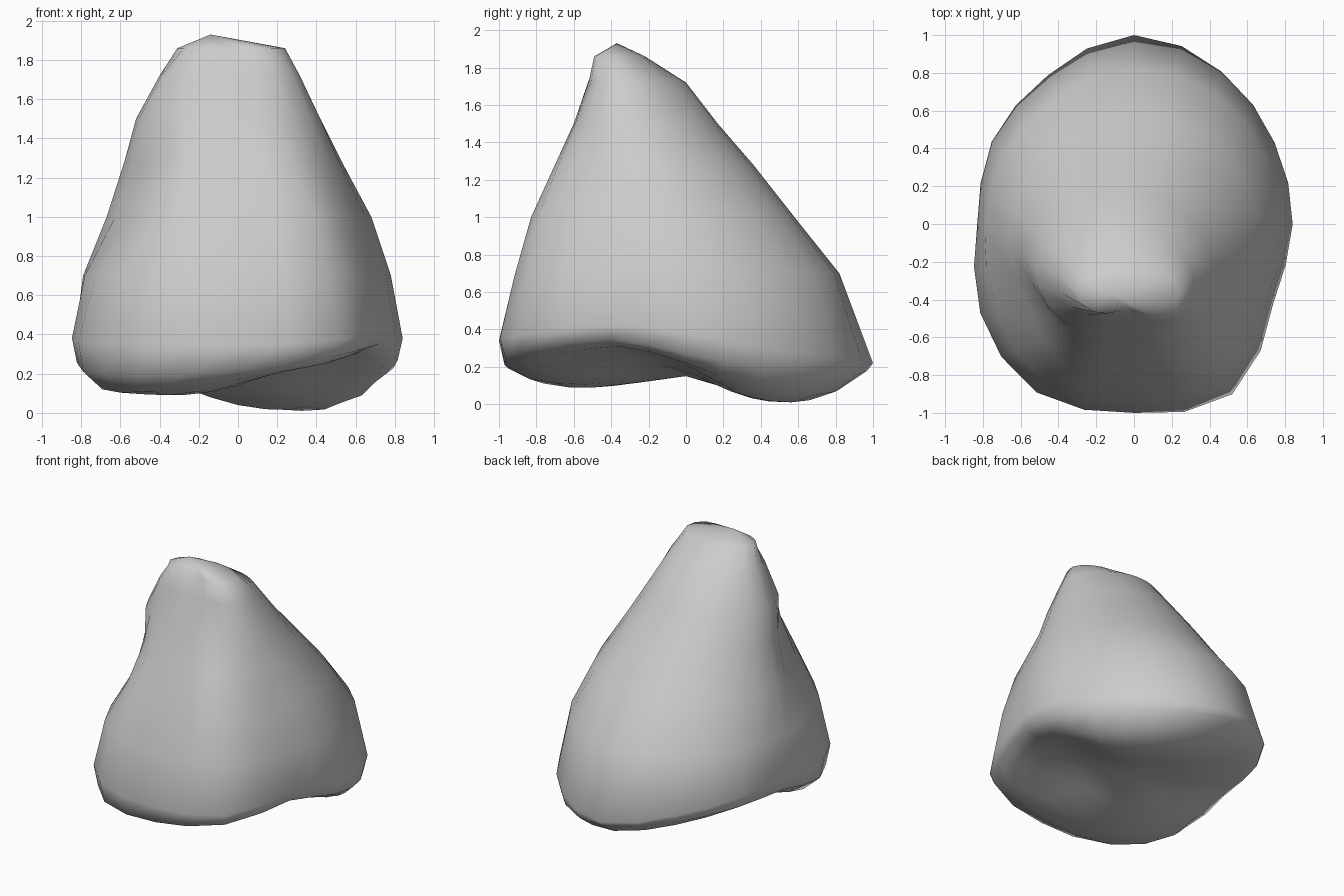
import bpy, bmesh
from math import sin, cos, tau

N = 24  # points per ring, two for each of the 12 key angles


def sample(keys, i):
    """Smooth closed interpolation of values given every 30 degrees."""
    n = len(keys)
    t = i * n / N
    k = int(t)
    f = t - k
    a, b, c, d = (keys[(k + j) % n] for j in (-1, 0, 1, 2))
    return b + 0.5 * f * (c - a + f * (2*a - 5*b + 4*c - d + f * (3*(b - c) + d - a)))


# Rim outline (radii from +x, counter-clockwise) and the wavy underside heights
rim = [.84, .86, .93, 1.0, .91, .87, .83, .94, 1.03, 1.0, 1.04, .85]
underside = [
    (.35, [.17, .11, .07, .09, .12, .15, .16, .13, .11, .14, .20, .21]),
    (.55, [.20, .07, .015, .04, .12, .17, .18, .12, .09, .14, .25, .26]),
    (.70, [.21, .05, .01, .05, .15, .21, .21, .12, .09, .15, .25, .29]),
    (.85, [.22, .09, .05, .10, .18, .25, .25, .12, .11, .17, .25, .31]),
    (.97, [.27, .19, .15, .18, .25, .31, .30, .21, .19, .21, .29, .35]),
    (1.0, [.38, .30, .25, .22, .31, .39, .40, .36, .34, .34, .37, .42]),
]

# Tapering upper body: height, centre x, centre y, radii
body = [
    (.70, .00, -.04, [.78, .80, .85, .86, .83, .80, .79, .84, .93, .87, .93, .80]),
    (1.0, .00, -.11, [.68, .68, .70, .69, .68, .68, .67, .64, .74, .69, .79, .68]),
    (1.28, -.02, -.17, [.55, .53, .53, .53, .53, .53, .56, .52, .55, .51, .59, .56]),
    (1.5, -.05, -.22, [.47, .43, .40, .39, .40, .43, .47, .46, .41, .37, .43, .49]),
    (1.72, -.05, -.27, [.36, .31, .28, .27, .28, .31, .35, .34, .27, .25, .29, .38]),
    (1.86, -.03, -.36, [.27, .20, .15, .14, .15, .22, .28, .21, .12, .10, .13, .24]),
]

bm = bmesh.new()
rings = []
for scale, heights in underside:
    ring = []
    for i in range(N):
        a, r = tau * i / N, scale * sample(rim, i)
        ring.append(bm.verts.new((r * cos(a), r * sin(a), max(0, sample(heights, i)))))
    rings.append(ring)
for z, cx, cy, radii in body:
    ring = []
    for i in range(N):
        a, r = tau * i / N, sample(radii, i)
        ring.append(bm.verts.new((cx + r * cos(a), cy + r * sin(a), z)))
    rings.append(ring)

# Skin the rings, then close the underside and the peak
for lo, hi in zip(rings, rings[1:]):
    for i in range(N):
        j = (i + 1) % N
        bm.faces.new((lo[i], lo[j], hi[j], hi[i]))
bottom = bm.verts.new((0, 0, .15))
peak = bm.verts.new((-.14, -.37, 1.93))
for i in range(N):
    j = (i + 1) % N
    bm.faces.new((bottom, rings[0][j], rings[0][i]))
    bm.faces.new((peak, rings[-1][i], rings[-1][j]))
bmesh.ops.recalc_face_normals(bm, faces=bm.faces)
for f in bm.faces:
    f.smooth = True

mesh = bpy.data.meshes.new("boulder")
bm.to_mesh(mesh)
bm.free()
boulder = bpy.data.objects.new("boulder", mesh)
bpy.context.collection.objects.link(boulder)
